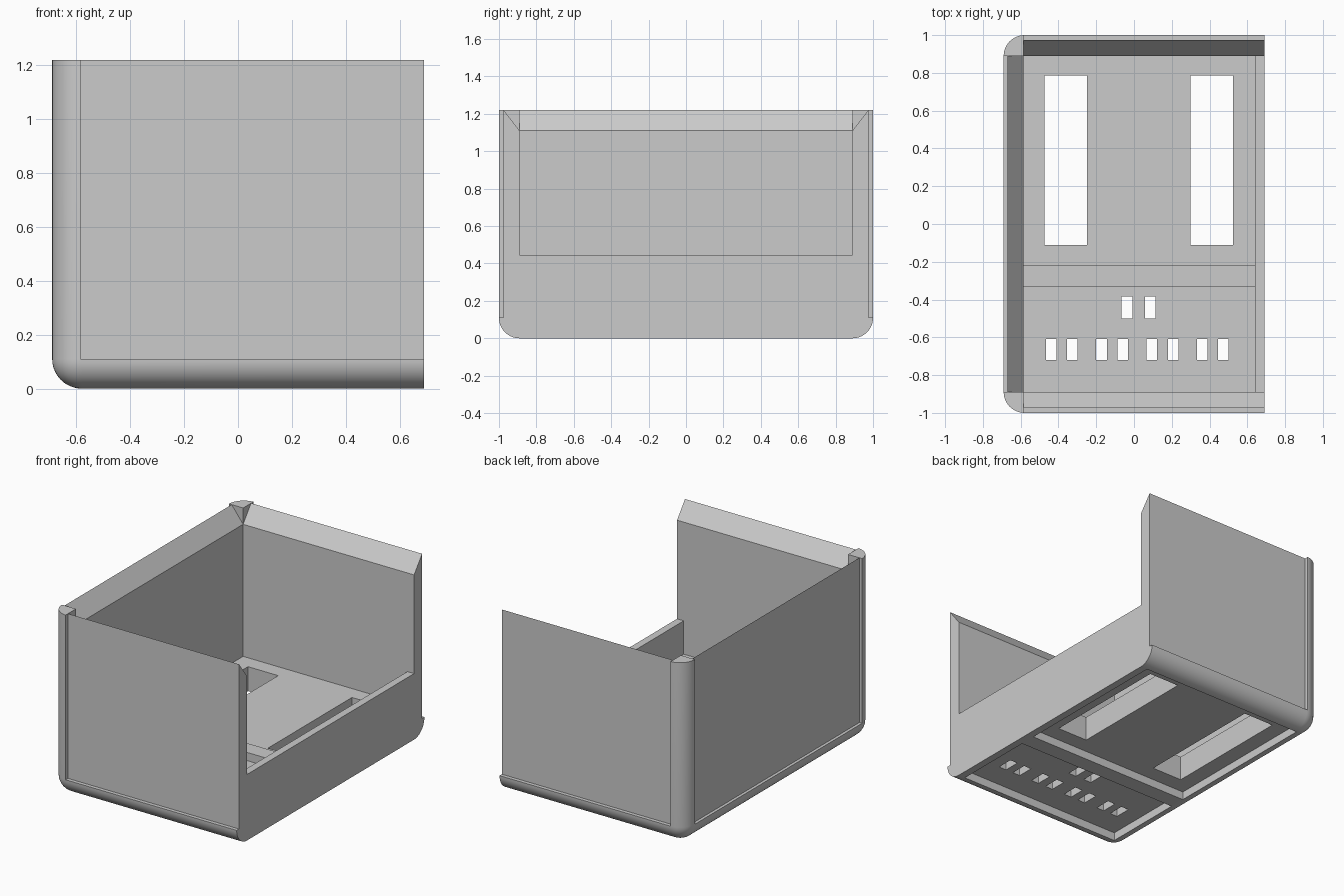
import bpy, bmesh

default = bpy.data.objects.get("Cube")
if default:
    bpy.data.objects.remove(default)

# Overall sizes
W, D, H = 0.69, 1.0, 1.22        # half width, half depth, height
R = 0.11                         # outer rounding, also wall thickness
IX, IY = W - R + 0.005, D - R    # inner faces of the left and end walls
RX = 0.64                        # inner face of the low side wall
FLOOR, RECESS, INSET = 0.22, 0.055, 0.025
FAR = 2.0

grey = bpy.data.materials.new("light grey plastic")
grey.use_nodes = True
colour = (0.6, 0.6, 0.6, 1)
grey.diffuse_color = colour
grey.node_tree.nodes["Principled BSDF"].inputs["Base Color"].default_value = colour


def make(name, bm):
    bmesh.ops.recalc_face_normals(bm, faces=bm.faces)
    mesh = bpy.data.meshes.new(name)
    bm.to_mesh(mesh)
    bm.free()
    mesh.materials.append(grey)
    ob = bpy.data.objects.new(name, mesh)
    bpy.context.collection.objects.link(ob)
    return ob


def box_bm(x0, x1, y0, y1, z0, z1):
    bm = bmesh.new()
    bmesh.ops.create_cube(bm, size=1)
    for v in bm.verts:
        v.co = (x1 if v.co.x > 0 else x0,
                y1 if v.co.y > 0 else y0,
                z1 if v.co.z > 0 else z0)
    return bm


def prism_bm(profile, along, a, b):
    """Extrude a (u, z) profile along the x or y axis from a to b."""
    bm = bmesh.new()
    place = (lambda u, z, t: (t, u, z)) if along == "x" else (lambda u, z, t: (u, t, z))
    face = bm.faces.new([bm.verts.new(place(u, z, a)) for u, z in profile])
    new = bmesh.ops.extrude_face_region(bm, geom=[face])["geom"]
    shift = (b - a, 0, 0) if along == "x" else (0, b - a, 0)
    bmesh.ops.translate(bm, vec=shift, verts=[g for g in new if isinstance(g, bmesh.types.BMVert)])
    return bm


def activate(ob):
    bpy.ops.object.select_all(action="DESELECT")
    ob.select_set(True)
    bpy.context.view_layer.objects.active = ob


def cut(target, bm):
    cutter = make("cutter", bm)
    cutter.hide_render = True
    mod = target.modifiers.new("cut", "BOOLEAN")
    mod.operation, mod.solver, mod.object = "DIFFERENCE", "EXACT", cutter
    activate(target)
    bpy.ops.object.modifier_apply(modifier=mod.name)
    bpy.data.objects.remove(cutter)


# Outer block, rounded on every edge except the top and the open side
bm = box_bm(-W, W, -D, D, 0, H)


def is_rounded(e):
    a, b = (v.co for v in e.verts)
    mid = (a + b) / 2
    on_bottom = mid.z < 0.01 and mid.x < W - 0.01
    left_upright = abs(a.z - b.z) > 0.5 and mid.x < 0
    return on_bottom or left_upright


bmesh.ops.bevel(bm, geom=[e for e in bm.edges if is_rounded(e)], offset=R,
                offset_type="OFFSET", segments=12, profile=0.5, affect="EDGES")
case = make("case", bm)

# Cavity and the open side above the low wall
cut(case, box_bm(-IX, RX, -IY, IY, FLOOR, FAR))
cut(case, box_bm(0.5, FAR, -IY, IY, 0.445, FAR))

# Shallow outer panels between the rounded edges
cut(case, box_bm(-FAR, -W + 0.02, -IY, IY, R, FAR))
for s in (-1, 1):
    ys = sorted((s * (D - INSET), s * FAR))
    cut(case, box_bm(-IX, FAR, *ys, R, FAR))

# Sloping inner rims
RIM = H - R
for s in (-1, 1):
    slope = [(s * IY, RIM), (s * (D - INSET), H), (s * (D - INSET), FAR),
             (s * 0.8, FAR), (s * 0.8, RIM)]
    cut(case, prism_bm(slope, "x", -IX, FAR))
slope = [(-IX, RIM), (-W + 0.02, H), (-W + 0.02, FAR), (-0.5, FAR), (-0.5, RIM)]
cut(case, prism_bm(slope, "y", -IY, IY))

# Underside recesses either side of the divider
for y0, y1 in ((-IY, -0.33), (-0.22, IY)):
    cut(case, box_bm(-IX, RX, y0, y1, -0.5, RECESS))

# Long slots
for x in (-0.475, 0.3):
    cut(case, box_bm(x, x + 0.225, -0.11, 0.785, -0.5, 0.4))

# Small button holes
for x in (-0.065, 0.057):
    cut(case, box_bm(x, x + 0.058, -0.5, -0.385, -0.5, 0.4))
for x in (-0.465, -0.355, -0.2, -0.088, 0.065, 0.18, 0.333, 0.445):
    cut(case, box_bm(x, x + 0.056, -0.72, -0.61, -0.5, 0.4))

# Raised rib across the floor
rib = make("floor_rib", box_bm(-IX, RX, -0.33, -0.22, FLOOR - 0.02, FLOOR + RECESS))

activate(case)
bpy.ops.object.shade_smooth_by_angle(angle=0.5)
